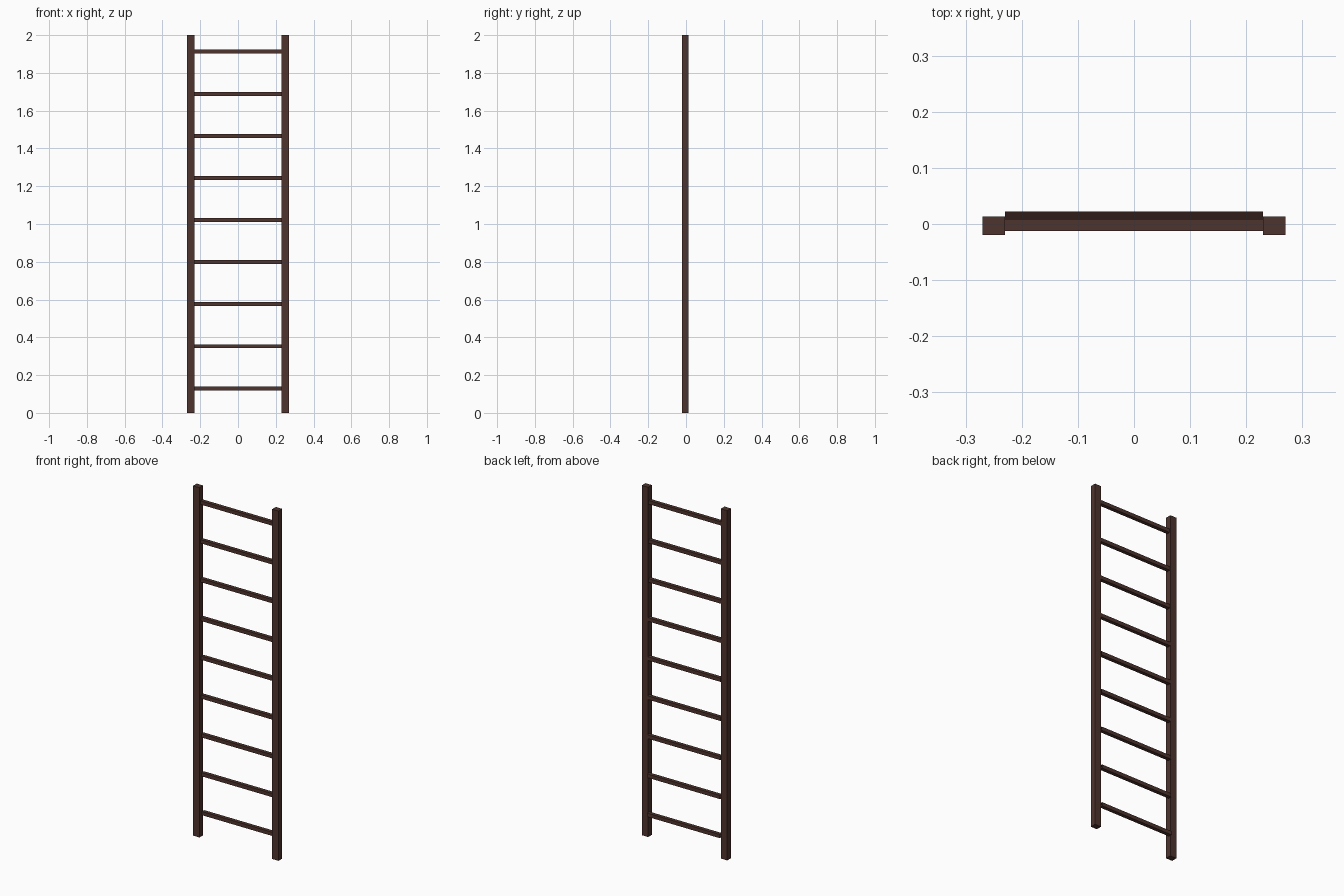
import bpy, bmesh

if "Cube" in bpy.data.objects:
    bpy.data.objects.remove(bpy.data.objects["Cube"])

wood = bpy.data.materials.new("dark brown wood")
wood.diffuse_color = (0.076, 0.034, 0.027, 1.0)
wood.use_nodes = True
wood.node_tree.nodes["Principled BSDF"].inputs["Base Color"].default_value = wood.diffuse_color


def box(name, lo, hi, open_ends=False):
    """Axis-aligned box; open_ends drops the faces pointing along x."""
    bm = bmesh.new()
    bmesh.ops.create_cube(bm, size=1.0)
    for v in bm.verts:
        v.co = [(a + b) / 2 + c * (b - a) for a, b, c in zip(lo, hi, v.co)]
    bm.normal_update()
    if open_ends:
        ends = [f for f in bm.faces if abs(f.normal.x) > 0.9]
        bmesh.ops.delete(bm, geom=ends, context='FACES_ONLY')
    mesh = bpy.data.meshes.new(name)
    bm.to_mesh(mesh)
    bm.free()
    mesh.materials.append(wood)
    obj = bpy.data.objects.new(name, mesh)
    bpy.context.collection.objects.link(obj)
    return obj


# Two upright side rails
for side, x in (("left", -0.25), ("right", 0.25)):
    box(side + "_rail", (x - 0.02, -0.02, 0.0), (x + 0.02, 0.0135, 2.0))

# Nine rungs, the lower ones set slightly further back
count, size = 9, 0.021
for i in range(count):
    t = i / (count - 1)
    z = 0.13 + t * 1.782
    y = 0.0118 - t * 0.0138
    box(f"rung_{i + 1}",
        (-0.23, y - size / 2, z - size / 2),
        (0.23, y + size / 2, z + size / 2), open_ends=True)
